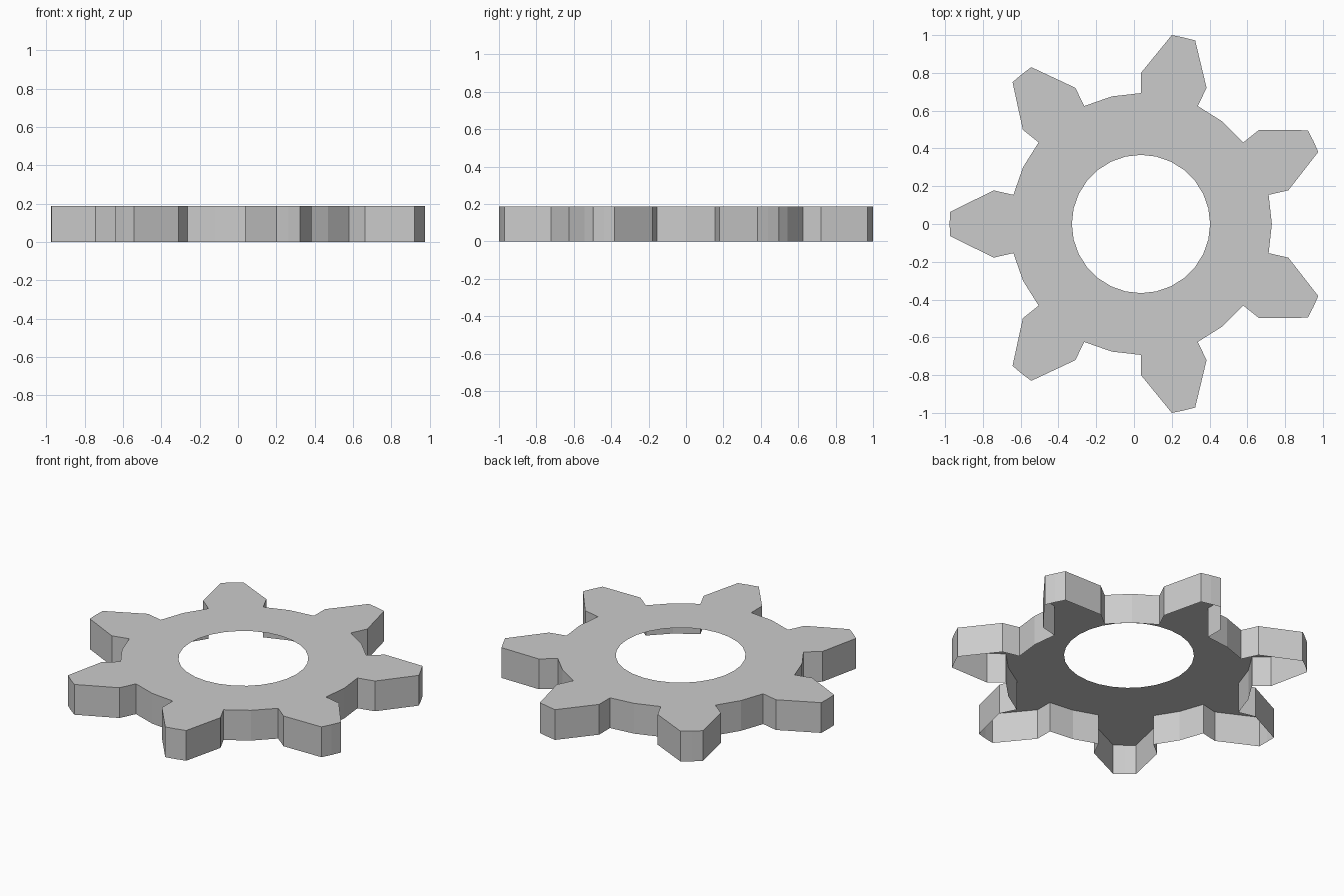
import bpy, bmesh
from math import cos, sin, radians, pi

if "Cube" in bpy.data.objects:
    bpy.data.objects.remove(bpy.data.objects["Cube"])

TEETH = 7
STEP = 2 * pi / (TEETH * 4)      # four divisions per tooth pitch
CENTRE_X, HEIGHT = 0.037, 0.188
HOLE_R, ROOT_R, SHOULDER_R, TIP_R = 0.366, 0.693, 0.80, 1.013
TIP_HALF = radians(3.6)

bm = bmesh.new()


def polar(r, a):
    return bm.verts.new((CENTRE_X + r * cos(a), r * sin(a), HEIGHT))


# Flat gear plate: inner ring, tooth roots and teeth
hole = [polar(HOLE_R, pi + i * STEP) for i in range(TEETH * 4)]
root = [polar(ROOT_R, pi + i * STEP) for i in range(TEETH * 4)]
n = len(hole)
for i in range(n):
    j = (i + 1) % n
    bm.faces.new((hole[i], root[i], root[j], hole[j]))

for t in range(TEETH):
    mid = 4 * t
    ang = pi + mid * STEP
    inner = [root[mid - 1], root[mid], root[(mid + 1) % n]]
    shoulder = [polar(SHOULDER_R, ang + k * STEP) for k in (-1, 0, 1)]
    tip = [polar(TIP_R, ang + k * TIP_HALF) for k in (-1, 0, 1)]
    for a, b in ((inner, shoulder), (shoulder, tip)):
        for k in range(2):
            bm.faces.new((a[k], b[k], b[k + 1], a[k + 1]))

# Outer skirt dropped to the floor; underside and hole stay open
hole_set = set(hole)
rim = [e for e in bm.edges if e.is_boundary and not set(e.verts) <= hole_set]
ext = bmesh.ops.extrude_edge_only(bm, edges=rim)
for v in ext["geom"]:
    if isinstance(v, bmesh.types.BMVert):
        v.co.z = 0
bmesh.ops.recalc_face_normals(bm, faces=bm.faces)
bm.normal_update()
if next(f for f in hole[0].link_faces).normal.z < 0:
    bmesh.ops.reverse_faces(bm, faces=bm.faces)

mesh = bpy.data.meshes.new("gear")
bm.to_mesh(mesh)
bm.free()
bpy.context.collection.objects.link(bpy.data.objects.new("gear", mesh))
